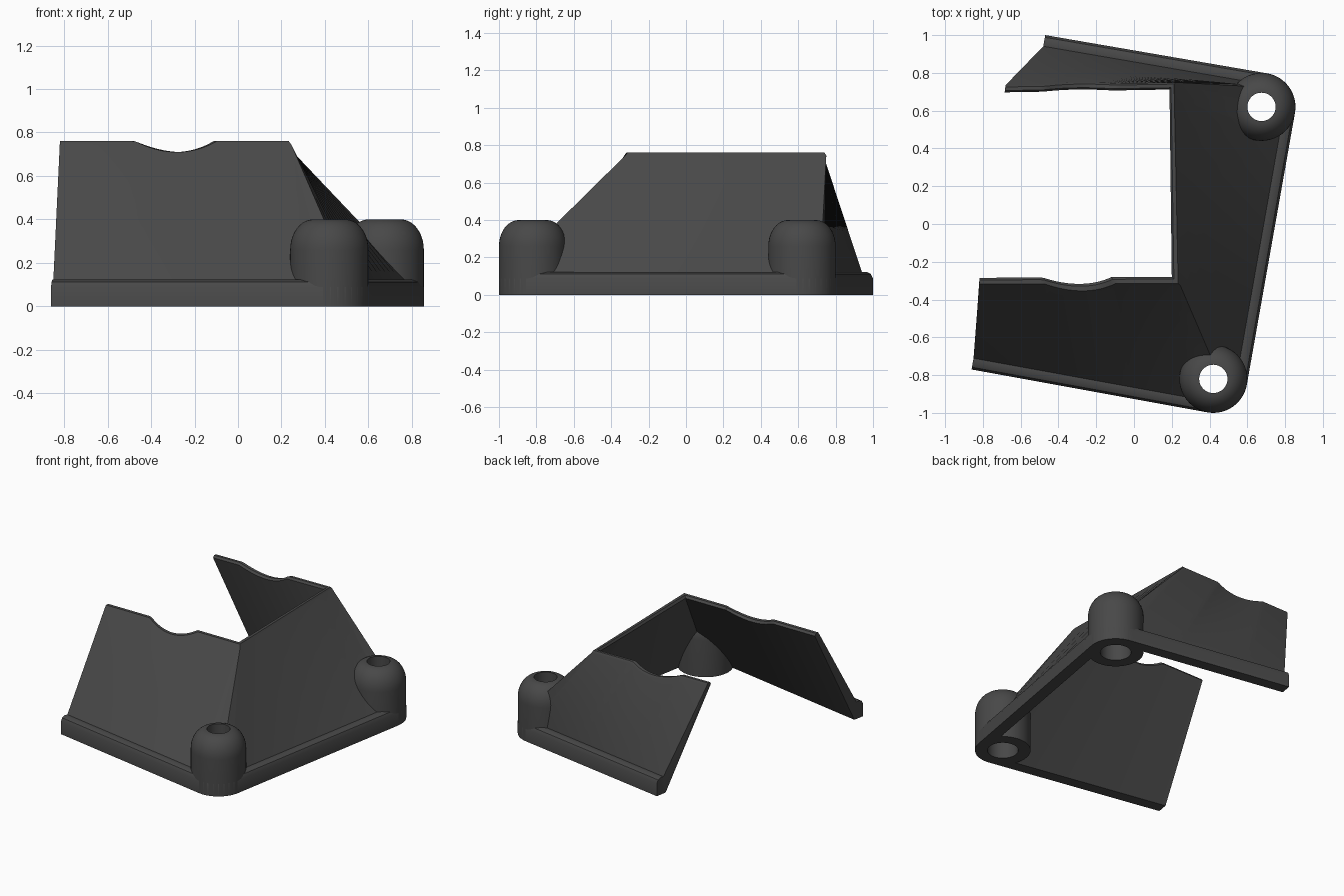
import bpy, bmesh, math
from mathutils import Vector as V

if "Cube" in bpy.data.objects:
    bpy.data.objects.remove(bpy.data.objects["Cube"])

mat = bpy.data.materials.new("dark grey plastic")
mat.diffuse_color = (0.065, 0.065, 0.065, 1)
mat.use_nodes = True
mat.node_tree.nodes["Principled BSDF"].inputs["Base Color"].default_value = mat.diffuse_color

R = 0.18                                   # post radius and base corner radius
A = math.radians(10)                       # base is turned 10 degrees
F = V((math.cos(A), -math.sin(A)))         # along the front edge
S = V((math.sin(A), math.cos(A)))          # along the side edge
C1, C2 = V((0.42, -0.82)), V((0.675, 0.62))    # post centres
TOP, LIP = 0.76, 0.015

# corners of the top rim, outer and inner
T = [V(p) for p in ((-0.82, -0.33), (0.245, -0.325), (0.22, 0.75), (-0.68, 0.735))]
I = [V(p) for p in ((-0.818, -0.285), (0.20, -0.28), (0.188, 0.712), (-0.685, 0.697))]
FLANGE = [(0, 0), (0, 0.088), (0.012, 0.112), (0.035, 0.123)]   # (inset, height)
FOOT, HEEL = (0.06, 0.12), (0.08, 0.0)


def finish(bm, name):
    bmesh.ops.remove_doubles(bm, verts=bm.verts, dist=0.0005)
    bmesh.ops.recalc_face_normals(bm, faces=bm.faces)
    me = bpy.data.meshes.new(name)
    bm.to_mesh(me)
    bm.free()
    ob = bpy.data.objects.new(name, me)
    bpy.context.collection.objects.link(ob)
    me.materials.append(mat)
    return ob


def smooth(ob):
    bpy.ops.object.select_all(action='DESELECT')
    ob.select_set(True)
    bpy.context.view_layer.objects.active = ob
    bpy.ops.object.shade_smooth_by_angle(angle=math.radians(35))


def section(at, wall_at, t, i, notch):
    """One closed cross-section: flange, sloped wall, rounded rim, inside."""
    pts = [(*at(d), z) for d, z in FLANGE]
    foot = V((*wall_at(FOOT[0]), FOOT[1]))
    heel = V((*wall_at(HEEL[0]), HEEL[1]))
    dip = 0.05 * max(0, 1 - ((t.x + 0.28) / 0.19) ** 2) if notch else 0
    k = dip / (TOP - FOOT[1])
    o = V((*t, TOP)).lerp(foot, k)
    n = V((*i, TOP)).lerp(heel, dip / TOP)
    n.z = o.z
    drop = V((0, 0, LIP))
    return [V(p) for p in pts] + [foot, o - drop, o.lerp(n, 0.25), o.lerp(n, 0.75), n - drop, heel]


def panel(a, b, inward, k, steps, notch):
    out = []
    for j in range(steps + 1):
        u = j / steps
        base = a.lerp(b, u)
        at = lambda d, base=base: base + inward * d
        out.append(section(at, at, T[k].lerp(T[k + 1], u), I[k].lerp(I[k + 1], u), notch))
    return out


def corner(c, n1, n2, k):
    out = []
    for j in range(1, 8):
        w = j / 8 * math.pi / 2
        n = n1 * math.cos(w) + n2 * math.sin(w)
        out.append(section(lambda d: c + n * (R - d),
                           lambda d: c + (n1 + n2) * (R - d), T[k], I[k], False))
    return out


# three-sided shell: sloped walls rising from a rounded flange
rows = panel(V((-0.86, -0.77)), C1 - S * R, S, 0, 54, True)
rows += corner(C1, -S, F, 1)
rows += panel(C1 + F * R, C2 + F * R, -F, 1, 12, False)
rows += corner(C2, F, S, 2)
rows += panel(C2 + S * R, V((-0.47, 1.0)), -S, 2, 48, True)
bm = bmesh.new()
rings = [[bm.verts.new(p) for p in r] for r in rows]
for a, b in zip(rings, rings[1:]):
    for j in range(len(a)):
        q = (j + 1) % len(a)
        bm.faces.new((a[j], a[q], b[q], b[j]))
bm.faces.new(rings[0])
bm.faces.new(rings[-1])
bmesh.ops.triangulate(bm, faces=[f for f in bm.faces if len(f.verts) > 4])
shell = finish(bm, "shell")

# domed screw posts with a stepped through hole
prof = [(0.1, 0), (R, 0), (R, 0.26)]
prof += [(0.075 + 0.105 * math.cos(t), 0.26 + 0.14 * math.sin(t))
         for t in (j / 10 * math.pi / 2 for j in range(1, 11))]
prof += [(0.075, 0.28), (0.1, 0.28)]
N = 48
for c, name in ((C1, "front_post"), (C2, "back_post")):
    bm = bmesh.new()
    rings = [[bm.verts.new((c.x + r * math.cos(2 * math.pi * s / N),
                            c.y + r * math.sin(2 * math.pi * s / N), z)) for r, z in prof]
             for s in range(N)]
    for s in range(N):
        a, b = rings[s], rings[(s + 1) % N]
        for j in range(len(prof)):
            q = (j + 1) % len(prof)
            bm.faces.new((a[j], a[q], b[q], b[j]))
    smooth(finish(bm, name))

    # clear the shell out of the hole
    bpy.ops.mesh.primitive_cylinder_add(vertices=N, radius=0.105, depth=0.8, location=(c.x, c.y, 0))
    cutter = bpy.context.object
    cutter.name = name + "_hole_cutter"
    cutter.hide_render = True
    mod = shell.modifiers.new("hole", 'BOOLEAN')
    mod.operation, mod.solver, mod.object = 'DIFFERENCE', 'EXACT', cutter
    bpy.context.view_layer.objects.active = shell
    bpy.ops.object.modifier_apply(modifier=mod.name)
    bpy.data.objects.remove(cutter)

smooth(shell)
